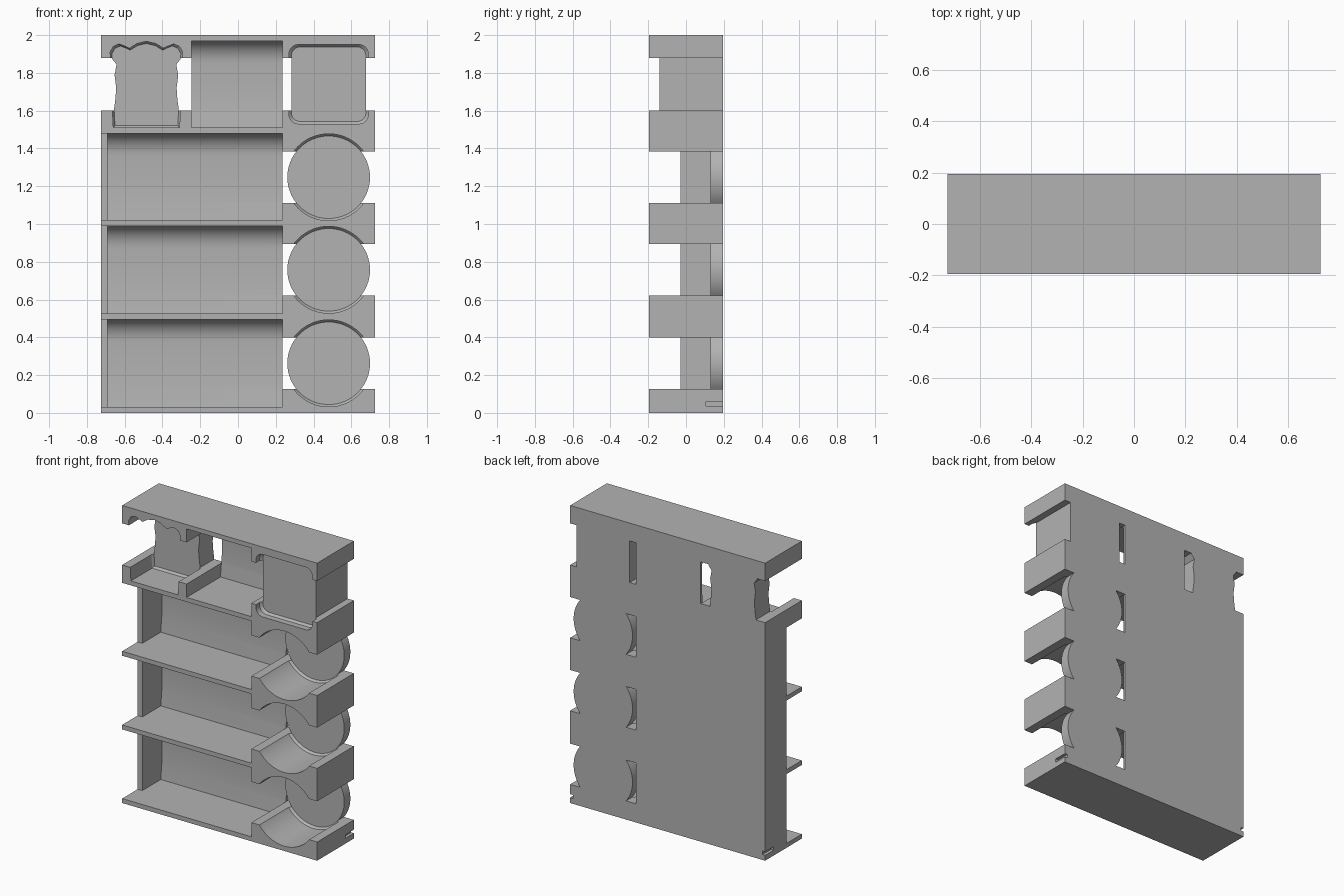
import bpy, bmesh, math

old = bpy.data.objects.get("Cube")
if old:
    bpy.data.objects.remove(old, do_unlink=True)

BACK, FAR = 0.195, 0.3

grey = bpy.data.materials.new("light grey plastic")
grey.use_nodes = True
grey.diffuse_color = (0.45, 0.45, 0.45, 1)
grey.node_tree.nodes["Principled BSDF"].inputs["Base Color"].default_value = (0.45, 0.45, 0.45, 1)


def loft(name, rings):
    """Closed solid through matching rings of points."""
    bm = bmesh.new()
    loops = [[bm.verts.new(p) for p in ring] for ring in rings]
    n = len(loops[0])
    for a, b in zip(loops, loops[1:]):
        for i in range(n):
            j = (i + 1) % n
            bm.faces.new((a[i], a[j], b[j], b[i]))
    bm.faces.new(loops[0][::-1])
    bm.faces.new(loops[-1])
    bmesh.ops.recalc_face_normals(bm, faces=bm.faces)
    mesh = bpy.data.meshes.new(name)
    bm.to_mesh(mesh)
    bm.free()
    ob = bpy.data.objects.new(name, mesh)
    bpy.context.collection.objects.link(ob)
    return ob


def box(name, x, y, z):
    ring = lambda h: [(x[0], y[0], h), (x[1], y[0], h), (x[1], y[1], h), (x[0], y[1], h)]
    return loft(name, [ring(z[0]), ring(z[1])])


def cut(target, cutter):
    """Subtract the cutter, then discard it."""
    mod = target.modifiers.new("cut", "BOOLEAN")
    mod.operation, mod.solver, mod.object = "DIFFERENCE", "EXACT", cutter
    dg = bpy.context.evaluated_depsgraph_get()
    mesh = bpy.data.meshes.new_from_object(target.evaluated_get(dg))
    target.modifiers.clear()
    target.data = mesh
    bpy.data.objects.remove(cutter, do_unlink=True)


def circle(cx, cz, r, n=64):
    return [(cx + r * math.cos(math.tau * i / n), cz + r * math.sin(math.tau * i / n)) for i in range(n)]


def rounded_square(cx, cz, half, r, n=6):
    pts = []
    for k, (sx, sz) in enumerate([(1, 1), (-1, 1), (-1, -1), (1, -1)]):
        for i in range(n + 1):
            a = math.pi / 2 * (k + i / n)
            pts.append((cx + sx * (half - r) + r * math.cos(a), cz + sz * (half - r) + r * math.sin(a)))
    return pts


def scalloped(cx):
    half = [(.175, 1.51), (.18, 1.6), (.172, 1.66), (.168, 1.72), (.177, 1.79), (.166, 1.85),
            (.19, 1.88), (.192, 1.91), (.175, 1.94), (.145, 1.953), (.11, 1.94), (.09, 1.93),
            (.05, 1.955)]
    return ([(cx + x, z) for x, z in half] + [(cx, 1.967)]
            + [(cx - x, z) for x, z in reversed(half)])


def pocket(body, outline, centre, floor, inset, gap_x, gap_z):
    """Shaped pocket with an eased floor; side gaps go right through around its floor plug."""
    def ring(y, s):
        return [(centre[0] + (x - centre[0]) * s, y, centre[1] + (z - centre[1]) * s) for x, z in outline]
    gap = box("gap_cutter", gap_x, (-FAR, FAR), gap_z)
    cut(gap, loft("floor_plug", [ring(floor, inset + .002), ring(FAR + .1, inset + .002)]))
    cut(body, gap)
    cut(body, loft("pocket_cutter", [ring(floor, inset), ring(floor - .015, 1), ring(-FAR, 1)]))


def trough(body, x, z0, z1):
    """Long tray with flat shelf, near-vertical back and a curved ceiling."""
    prof = [(-FAR, z0), (.165, z0), (.176, z0 + .1), (.18, z0 + .22)]
    prof += [(.08 + .098 * math.cos(a), z1 - .12 + .12 * math.sin(a))
             for a in [math.pi / 2 * i / 10 for i in range(11)]]
    prof.append((-FAR, z1))
    cut(body, loft("trough_cutter", [[(h, y, z) for y, z in prof] for h in x]))


body = box("organiser_tray", (-.725, .725), (-BACK, BACK), (0, 2))

# Three long trays, recessed end wall and round pockets
for z0, z1, cz in [(.03, .495, .2625), (.525, .99, .7575), (1.02, 1.48, 1.2475)]:
    trough(body, (-.69, .236), z0, z1)
    cut(body, box("end_wall_cutter", (-.8, -.68), (-FAR, -.03), (z0, z1)))
    pocket(body, circle(.48, cz, .23), (.48, cz), .13, .95, (.235, .8), (cz - .137, cz + .137))

# Top row: open tray, square pocket, scalloped pocket
trough(body, (-.246, .236), 1.51, 1.97)
pocket(body, rounded_square(.48, 1.74, .21, .05), (.48, 1.74), -.14, .94, (.235, .8), (1.6, 1.88))
pocket(body, scalloped(-.485), (-.485, 1.74), .045, .95, (-.8, -.245), (1.6, 1.88))

# Small slits low on both sides
for s in (-1, 1):
    cut(body, box("slit_cutter", sorted((s * .705, s * .8)), (.105, FAR), (.036, .06)))

body.data.materials.clear()
body.data.materials.append(grey)
for f in body.data.polygons:
    f.material_index = 0
bpy.ops.object.select_all(action="DESELECT")
body.select_set(True)
bpy.context.view_layer.objects.active = body
bpy.ops.object.shade_smooth_by_angle(angle=math.radians(25))
